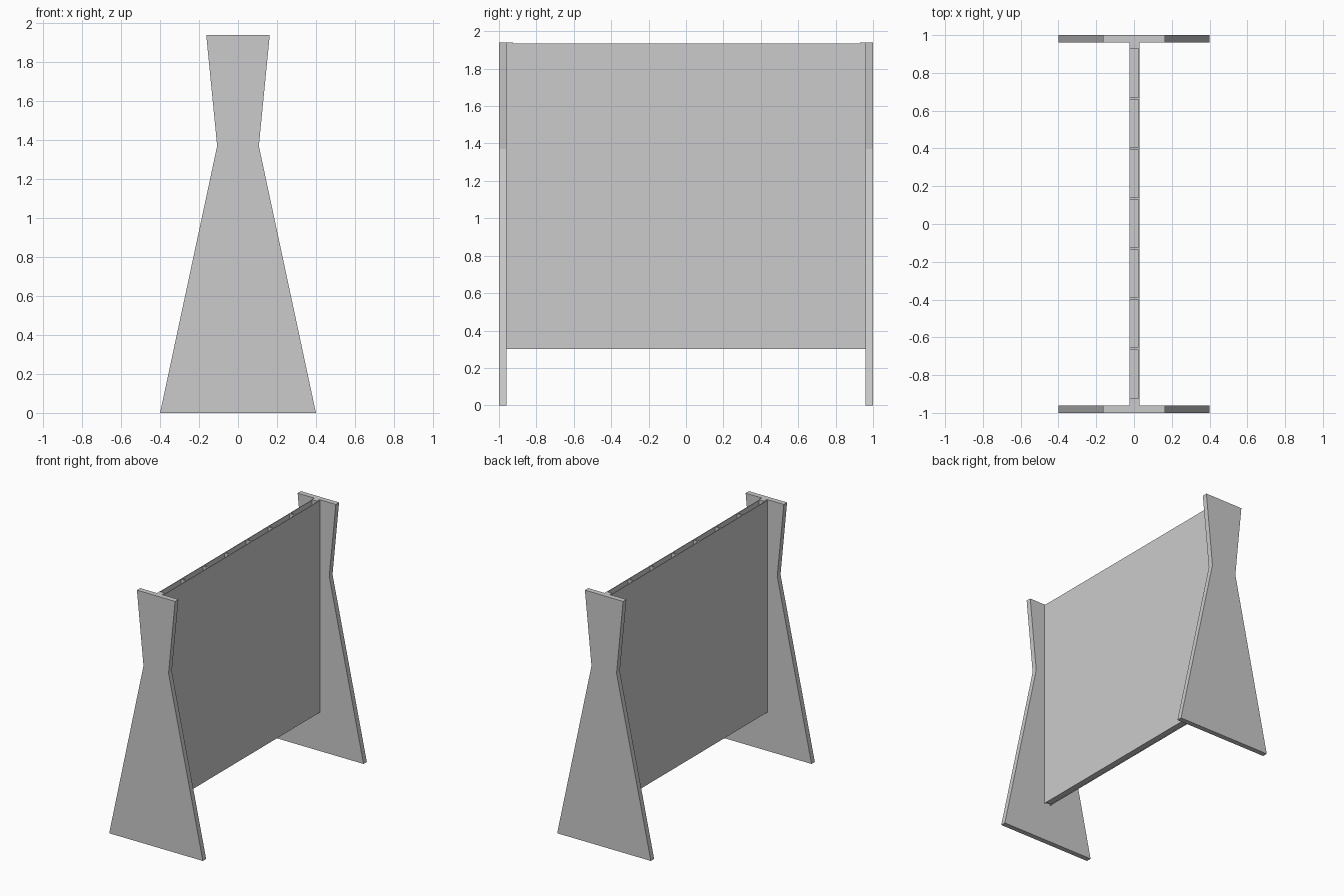
import bpy, bmesh

if "Cube" in bpy.data.objects:
    bpy.data.objects.remove(bpy.data.objects["Cube"])


def box(name, x0, x1, y0, y1, z0, z1):
    """Axis-aligned box from its limits."""
    bm = bmesh.new()
    bmesh.ops.create_cube(bm, size=1)
    for v in bm.verts:
        v.co.x = x1 if v.co.x > 0 else x0
        v.co.y = y1 if v.co.y > 0 else y0
        v.co.z = z1 if v.co.z > 0 else z0
    return finish(name, bm)


def finish(name, bm):
    bmesh.ops.recalc_face_normals(bm, faces=bm.faces)
    mesh = bpy.data.meshes.new(name)
    bm.to_mesh(mesh)
    bm.free()
    obj = bpy.data.objects.new(name, mesh)
    bpy.context.collection.objects.link(obj)
    return obj


def end_panel(name, y0, y1):
    """Waisted upright: half profile mirrored, then extruded along y."""
    half = [(0.4, 0), (0.107, 1.37), (0.163, 1.94)]
    outline = half + [(-x, z) for x, z in reversed(half)]
    bm = bmesh.new()
    face = bm.faces.new([bm.verts.new((x, y0, z)) for x, z in outline])
    ext = bmesh.ops.extrude_face_region(bm, geom=[face])
    moved = [g for g in ext["geom"] if isinstance(g, bmesh.types.BMVert)]
    bmesh.ops.translate(bm, verts=moved, vec=(0, y1 - y0, 0))
    return finish(name, bm)


X0, X1, SKIN = -0.025, 0.029, 0.005
BOTTOM, TOP = 0.30, 1.935

# Waisted uprights at both ends
end_panel("front_end_panel", -1.0, -0.96)
end_panel("back_end_panel", 0.96, 1.0)

# Thin sheets forming the two sides of the hollow board
box("left_sheet", X0, X0 + SKIN, -0.96, 0.96, BOTTOM, TOP)
box("right_sheet", X1 - SKIN, X1, -0.96, 0.96, BOTTOM, TOP)

# Closing strip along the underside
box("bottom_rail", X0 + SKIN, X1 - SKIN, -0.95, 0.95, BOTTOM + 0.003, BOTTOM + 0.015)

# End posts against the uprights
box("front_post", X0 + SKIN, X1 - SKIN, -0.96, -0.925, BOTTOM + 0.01, 1.94)
box("back_post", X0 + SKIN, X1 - SKIN, 0.93, 0.96, BOTTOM + 0.01, 1.94)

# Evenly spaced inner ribs, visible along the open top
for i in range(1, 7):
    y = -0.925 + i * 0.265
    box(f"inner_rib_{i}", X0 + SKIN, X1 - SKIN, y - 0.006, y + 0.006, BOTTOM + 0.015, TOP)
